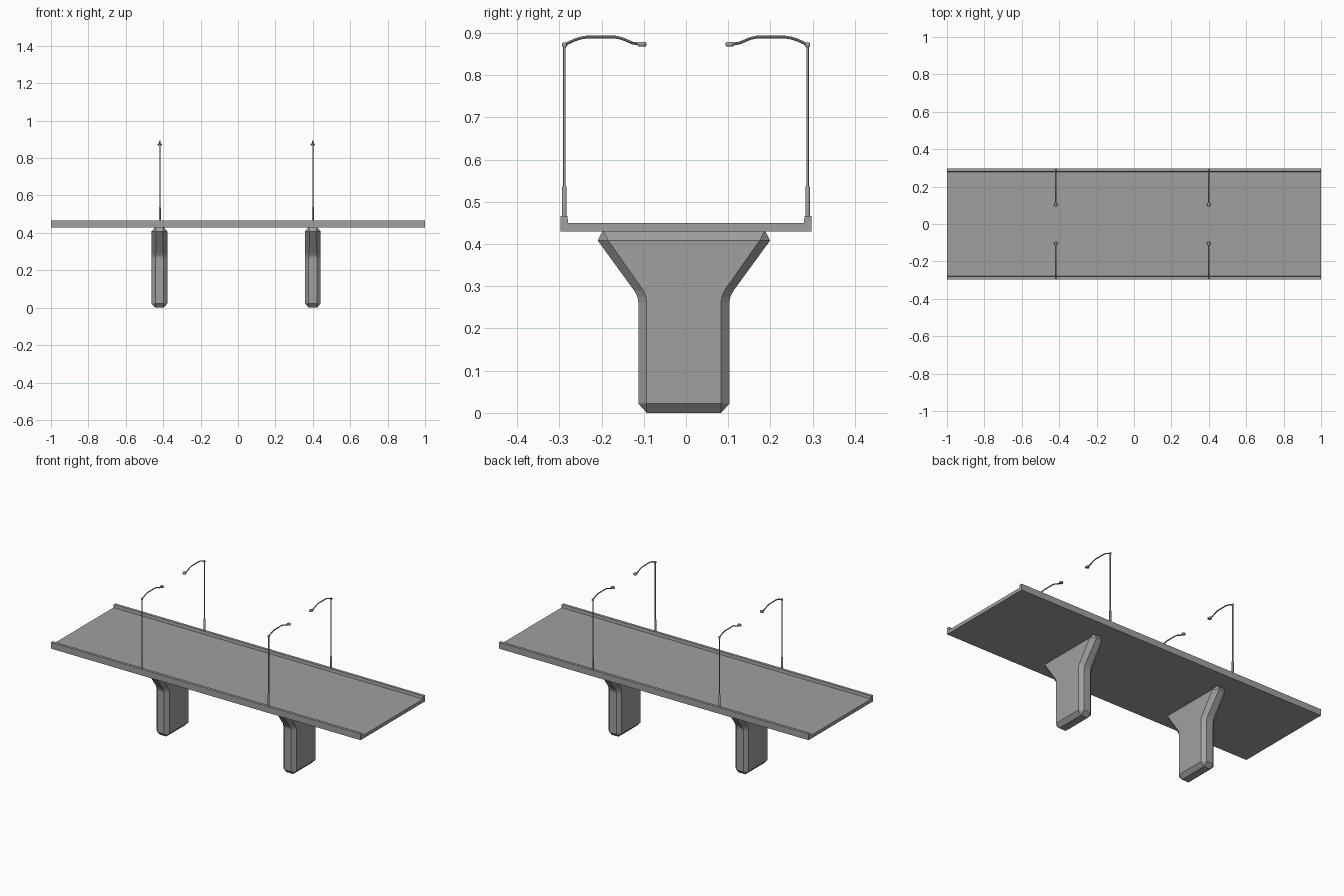
import bpy, bmesh
from math import cos, sin, pi
from mathutils import Vector

cube = bpy.data.objects.get("Cube")
if cube:
    bpy.data.objects.remove(cube)

concrete = bpy.data.materials.new("concrete_grey")
concrete.use_nodes = True
colour = (0.35, 0.35, 0.35, 1)
concrete.diffuse_color = colour
concrete.node_tree.nodes["Principled BSDF"].inputs["Base Color"].default_value = colour


def loft(name, rings, smooth=False):
    """Skin a list of equal-length point rings and cap both ends."""
    bm = bmesh.new()
    loops = [[bm.verts.new(p) for p in ring] for ring in rings]
    n = len(loops[0])
    for a, b in zip(loops, loops[1:]):
        for i in range(n):
            j = (i + 1) % n
            bm.faces.new((a[i], a[j], b[j], b[i]))
    bm.faces.new(loops[0][::-1])
    bm.faces.new(loops[-1])
    bmesh.ops.remove_doubles(bm, verts=bm.verts, dist=1e-5)
    bmesh.ops.recalc_face_normals(bm, faces=bm.faces)
    mesh = bpy.data.meshes.new(name)
    bm.to_mesh(mesh)
    bm.free()
    mesh.materials.append(concrete)
    obj = bpy.data.objects.new(name, mesh)
    bpy.context.collection.objects.link(obj)
    if smooth:
        bpy.ops.object.select_all(action='DESELECT')
        obj.select_set(True)
        bpy.context.view_layer.objects.active = obj
        bpy.ops.object.shade_smooth_by_angle(angle=pi / 4)
    return obj


def octagon(x, y, z, hx, hy, cut):
    """Rectangle with cut corners, level at height z."""
    pts = [(hx, hy - cut), (hx - cut, hy), (cut - hx, hy), (-hx, hy - cut),
           (-hx, cut - hy), (cut - hx, -hy), (hx - cut, -hy), (hx, cut - hy)]
    return [(x + px, y + py, z) for px, py in pts]


def circle(x, y, z, r, n=10):
    return [(x + r * cos(2 * pi * i / n), y + r * sin(2 * pi * i / n), z)
            for i in range(n)]


def turned(name, x, y, profile):
    """Upright round part from (radius, height) pairs."""
    return loft(name, [circle(x, y, z, r) for r, z in profile], True)


# Road deck with a raised kerb along both long edges
half = [(0.297, 0.43), (0.297, 0.467), (0.281, 0.467), (0.279, 0.45)]
section = half + [(-y, z) for y, z in reversed(half)]
loft("road_deck", [[(x, y, z) for y, z in section] for x in (-1, 1)])

# Flared piers: (height, half thickness, half width, corner cut)
levels = [(0, 0.022, 0.088, 0), (0.022, 0.042, 0.108, 0.02),
          (0.262, 0.042, 0.108, 0.02), (0.275, 0.042, 0.11, 0.02),
          (0.29, 0.042, 0.118, 0.022), (0.408, 0.042, 0.204, 0.025),
          (0.432, 0.022, 0.192, 0)]
for side, x in (("right", -0.42), ("left", 0.40)):
    loft(side + "_pier",
         [octagon(x, -0.005, z, hx, hy, cut) for z, hx, hy, cut in levels])

# Street lamps, one on each kerb above each pier
arm_path = [(0.288, 0.87), (0.28, 0.876), (0.265, 0.883), (0.25, 0.888),
            (0.235, 0.8905), (0.168, 0.8905), (0.152, 0.887),
            (0.138, 0.881), (0.126, 0.876), (0.112, 0.874)]


def arm_rings(x, s, r=0.0033, n=8):
    pts = [Vector((x, s * y, z)) for y, z in arm_path]
    rings = []
    for i, p in enumerate(pts):
        t = (pts[min(i + 1, len(pts) - 1)] - pts[max(i - 1, 0)]).normalized()
        across = Vector((1, 0, 0))
        up = t.cross(across)
        rings.append([p + r * (across * cos(2 * pi * k / n) + up * sin(2 * pi * k / n))
                      for k in range(n)])
    return rings


for side, x in (("right", -0.418), ("left", 0.40)):
    for end, s in (("front", -1), ("back", 1)):
        tag = f"{end}_{side}_lamp_"
        y = s * 0.288
        turned(tag + "base", x, y, [(0.0055, 0.46), (0.0055, 0.535), (0.0035, 0.538)])
        turned(tag + "pole", x, y, [(0.003, 0.535), (0.003, 0.87)])
        turned(tag + "cap", x, y, [(0.004, 0.866), (0.006, 0.869),
                                   (0.006, 0.875), (0.004, 0.878)])
        loft(tag + "arm", arm_rings(x, s), True)
        head = turned(tag + "head", x, s * 0.104,
                      [(0.009, 0.8685), (0.0115, 0.871), (0.0115, 0.875), (0.008, 0.879)])
